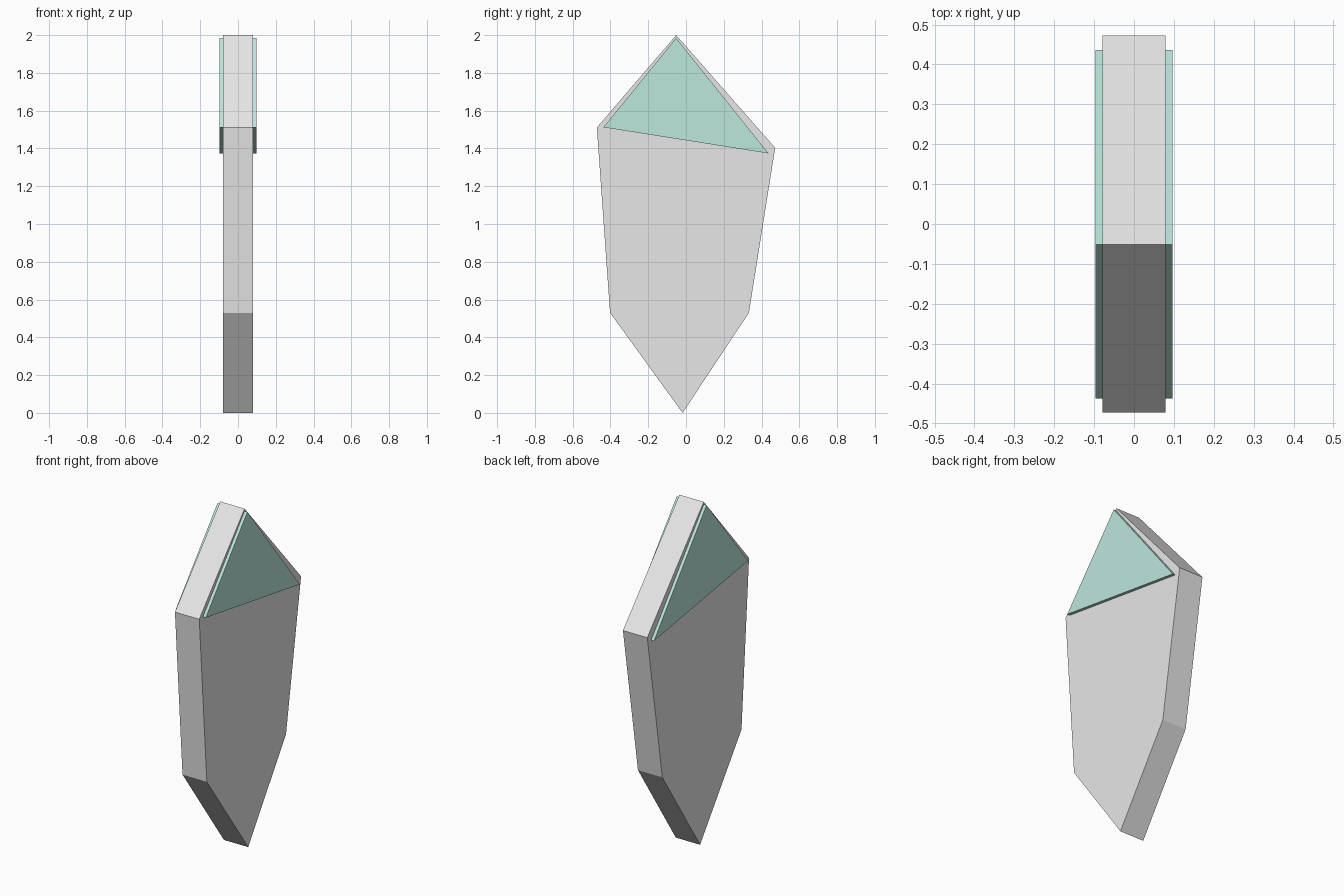
import bpy
import bmesh

cube = bpy.data.objects.get("Cube")
if cube:
    bpy.data.objects.remove(cube, do_unlink=True)


def make_material(name, rgb):
    mat = bpy.data.materials.new(name)
    mat.use_nodes = True
    color = (*rgb, 1.0)
    mat.diffuse_color = color
    mat.node_tree.nodes["Principled BSDF"].inputs["Base Color"].default_value = color
    return mat


def make_prism(name, outline, x_min, x_max, mat):
    """Extrude a (y, z) outline along x."""
    bm = bmesh.new()
    face = bm.faces.new([bm.verts.new((x_min, y, z)) for y, z in outline])
    result = bmesh.ops.extrude_face_region(bm, geom=[face])
    moved = [v for v in result["geom"] if isinstance(v, bmesh.types.BMVert)]
    bmesh.ops.translate(bm, verts=moved, vec=(x_max - x_min, 0, 0))
    bmesh.ops.recalc_face_normals(bm, faces=bm.faces)
    mesh = bpy.data.meshes.new(name)
    bm.to_mesh(mesh)
    bm.free()
    mesh.materials.append(mat)
    obj = bpy.data.objects.new(name, mesh)
    bpy.context.collection.objects.link(obj)
    return obj


grey = make_material("light grey", (0.8, 0.8, 0.8))
green = make_material("pale sea green", (0.51, 0.81, 0.73))

HALF_BODY = 0.079
HALF_TOTAL = 0.097

# Pointed slab
body_outline = [(-0.052, 2.0), (0.472, 1.403), (0.333, 0.53),
                (-0.018, 0.0), (-0.402, 0.53), (-0.472, 1.511)]
make_prism("slab_body", body_outline, -HALF_BODY, HALF_BODY, grey)

# Raised triangular plate on each broad side
plate_outline = [(-0.052, 1.985), (0.436, 1.374), (-0.437, 1.512)]
for side, sign in (("left", 1), ("right", -1)):
    make_prism(side + "_tip_plate", plate_outline,
               sign * HALF_BODY, sign * HALF_TOTAL, green)
